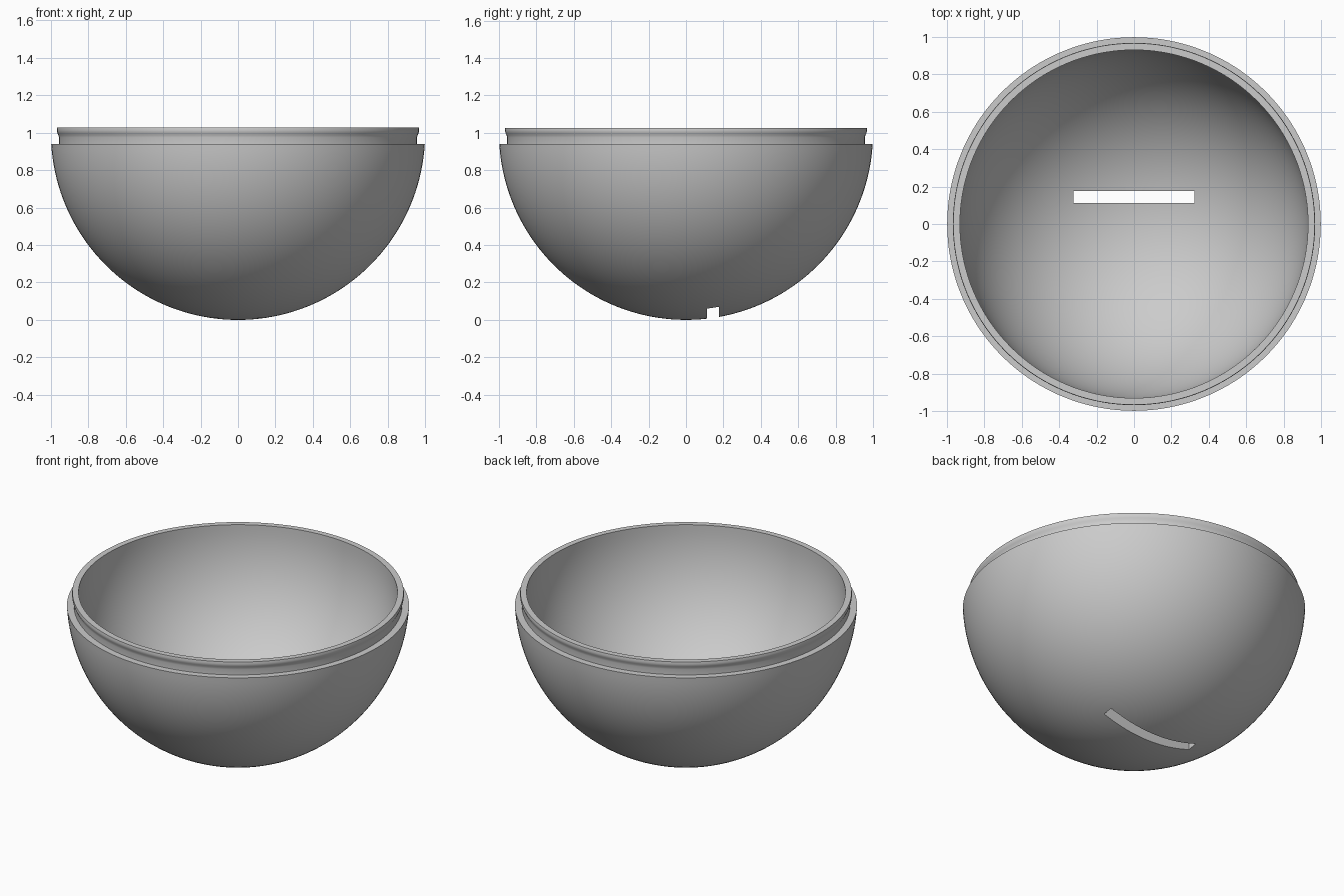
import bpy, bmesh
from math import sin, cos, pi, radians, sqrt

if "Cube" in bpy.data.objects:
    bpy.data.objects.remove(bpy.data.objects["Cube"])

OUTER, INNER, CENTRE = 1.0, 0.93, 1.0
SHOULDER_Z, RIM_Z = 0.94, 1.027
ARC_STEPS, SEGMENTS = 40, 144

grey = bpy.data.materials.new("light grey")
grey.use_nodes = True
colour = (0.6, 0.6, 0.6, 1)
grey.diffuse_color = colour
grey.node_tree.nodes["Principled BSDF"].inputs["Base Color"].default_value = colour


def arc(radius, end):
    """Points from the bottom pole up to the given angle."""
    return [(radius * sin(end * i / ARC_STEPS), CENTRE - radius * cos(end * i / ARC_STEPS))
            for i in range(ARC_STEPS + 1)]


# Half section: outer shell, shoulder, snap-fit lip, then the inner shell
shoulder_angle = pi / 2 - (CENTRE - SHOULDER_Z) / OUTER
lip = [(0.957, SHOULDER_Z), (0.957, 0.975), (0.959, 0.986), (0.964, 0.996),
       (0.967, 1.005), (0.968, 1.014), (0.966, RIM_Z), (INNER, RIM_Z)]
profile = arc(OUTER, shoulder_angle) + lip + arc(INNER, pi / 2)[::-1]

# Bowl: revolve the section about z
bm = bmesh.new()
verts = [bm.verts.new((r, 0, z)) for r, z in profile]
edges = [bm.edges.new(pair) for pair in zip(verts, verts[1:])]
bmesh.ops.spin(bm, geom=verts + edges, cent=(0, 0, 0), axis=(0, 0, 1),
               angle=2 * pi, steps=SEGMENTS, use_duplicate=False)
bmesh.ops.remove_doubles(bm, verts=bm.verts, dist=1e-5)
bmesh.ops.recalc_face_normals(bm, faces=bm.faces)
mesh = bpy.data.meshes.new("bowl_shell")
bm.to_mesh(mesh)
bm.free()
bowl = bpy.data.objects.new("bowl_shell", mesh)
bpy.context.collection.objects.link(bowl)
mesh.materials.append(grey)

# Slot: a straight rectangular cut through the floor, behind the centre
bpy.ops.mesh.primitive_cube_add(size=1, location=(0, 0.145, 0.05))
cutter = bpy.context.object
cutter.name = "slot_cutter"
cutter.scale = (0.645, 0.064, 0.4)
cutter.data.materials.append(grey)
cutter.hide_render = True
cutter.hide_set(True)

cut = bowl.modifiers.new("slot", "BOOLEAN")
cut.operation = "DIFFERENCE"
cut.solver = "EXACT"
cut.object = cutter

# Apply the cut, then smooth with sharp rims
bpy.ops.object.select_all(action="DESELECT")
bowl.select_set(True)
bpy.context.view_layer.objects.active = bowl
bpy.ops.object.modifier_apply(modifier=cut.name)
bpy.data.objects.remove(cutter)
bpy.ops.object.shade_smooth_by_angle(angle=radians(35))
